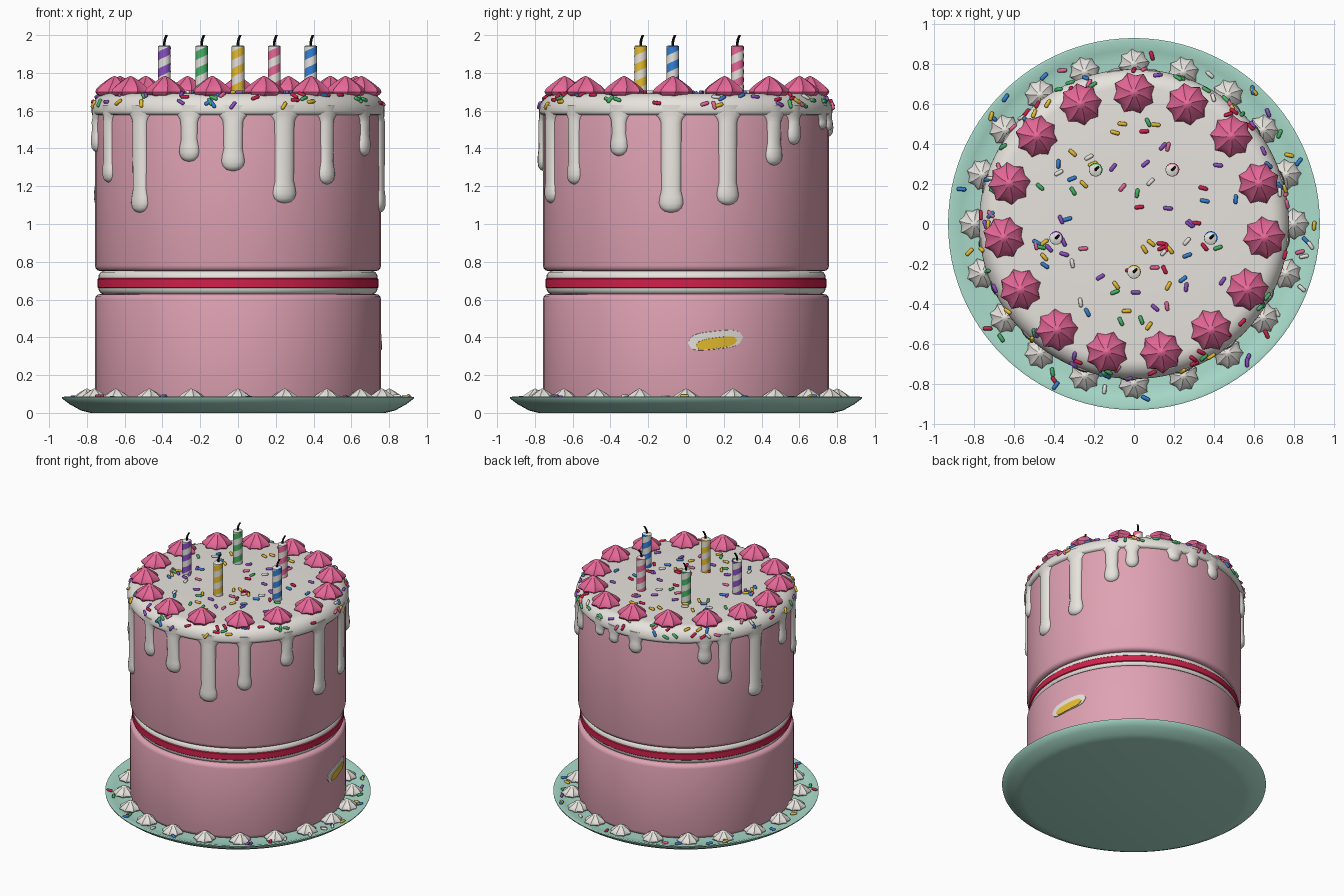
import bpy, bmesh, math, random
from math import sin, cos, pi, radians
from mathutils import Matrix, Vector

if "Cube" in bpy.data.objects:
    bpy.data.objects.remove(bpy.data.objects["Cube"])

random.seed(7)
COL = {"cake_pink": (.74, .36, .45), "icing_white": (.86, .83, .78), "jam_red": (.62, .015, .07),
       "plate_mint": (.40, .72, .60), "hot_pink": (.82, .14, .32), "yellow": (.82, .52, .03),
       "green": (.06, .45, .13), "blue": (.035, .22, .68), "purple": (.26, .08, .55),
       "wick_black": (.01, .01, .01)}
MAT = {}
for n, c in COL.items():
    MAT[n] = bpy.data.materials.new(n)
    MAT[n].diffuse_color = (*c, 1)


def finish(bm, name, mats, angle=40):
    bmesh.ops.recalc_face_normals(bm, faces=bm.faces[:])
    me = bpy.data.meshes.new(name)
    bm.to_mesh(me)
    bm.free()
    for m in mats:
        me.materials.append(MAT[m])
    for p in me.polygons:
        p.use_smooth = True
    me.set_sharp_from_angle(angle=radians(angle))
    ob = bpy.data.objects.new(name, me)
    bpy.context.collection.objects.link(ob)
    return ob


def loft(bm, rings, mat=lambda ring, col: 0):
    """Skin closed rings of points and cap both ends."""
    vs = [[bm.verts.new(p) for p in r] for r in rings]
    n = len(vs[0])
    for i in range(len(vs) - 1):
        for j in range(n):
            k = (j + 1) % n
            f = bm.faces.new((vs[i][j], vs[i][k], vs[i + 1][k], vs[i + 1][j]))
            f.material_index = mat(i, j)
    bm.faces.new(vs[0][::-1])
    bm.faces.new(vs[-1])


def circle(r, z, n=96, x=0, y=0):
    return [(x + r * cos(2 * pi * j / n), y + r * sin(2 * pi * j / n), z) for j in range(n)]


def lathe(name, prof, mats, mat=lambda i, j: 0, angle=40):
    bm = bmesh.new()
    loft(bm, [circle(r, z) for r, z in prof], mat)
    return finish(bm, name, mats, angle)


def around(a, r, z):
    """Point at angle a (degrees, 0 = front, 90 = right side)."""
    a = radians(a)
    return Vector((r * sin(a), -r * cos(a), z))


# plate
lathe("plate", [(.78, 0), (.83, .012), (.89, .045), (.93, .075), (.932, .083), (.92, .086),
                (.87, .068), (.82, .06), (.5, .06)], ["plate_mint"])


# sponge tiers with rounded edges
def tier(name, z0, z1, b=.03):
    R = .757
    lathe(name, [(R - b, z0), (R - b * .5, z0 + b * .13), (R - b * .13, z0 + b * .5), (R, z0 + b),
                 (R, z1 - b), (R - b * .13, z1 - b * .5), (R - b * .5, z1 - b * .13), (R - b, z1)],
          ["cake_pink"])


tier("lower_cake_tier", .055, .63)
tier("upper_cake_tier", .75, 1.65)

# cream and jam filling
lathe("filling", [(.70, .622), (.727, .634), (.737, .648), (.738, .66), (.744, .665), (.744, .708),
                  (.738, .713), (.738, .73), (.727, .745), (.70, .757)],
      ["icing_white", "jam_red"], lambda i, j: int(3 <= i <= 5))

# icing cap with rounded shoulder
SR, SZ, SA, SB = .685, 1.60, .092, .092
cap = [(.75, 1.575), (.768, 1.58), (.776, 1.59)]
cap += [(SR + SA * cos(radians(t)), SZ + SB * sin(radians(t))) for t in range(0, 91, 10)]
lathe("icing_cap", cap + [(.3, 1.692)], ["icing_white"], angle=60)

# icing drips: angle, lowest height, half width
DRIPS = [(-65, 1.22, .045), (-43.5, 1.06, .052), (-20, 1.33, .05), (-2, 1.28, .055), (19, 1.11, .058),
         (38.5, 1.21, .045), (62, 1.36, .045), (84, 1.06, .058), (107, 1.10, .054), (128, 1.31, .048),
         (139, 1.42, .042), (162, 1.50, .045), (173, 1.49, .042), (187, 1.46, .045), (225, 1.41, .045),
         (236, 1.24, .048), (255, 1.09, .056), (278, 1.38, .045)]
bm = bmesh.new()
for a, low, w in DRIPS:
    rows = [(low, .15), (low + .008, .65), (low + .025, 1.0), (low + .05, 1.15), (low + .08, 1.08),
            (low + .12, .92)]
    rows = [(z, s) for z, s in rows if z < 1.53]
    rows += [(1.54, .98), (1.56, 1.15), (1.58, 1.5), (1.60, 1.9), (1.63, 1.5)]
    rings = []
    for z, s in rows:
        depth = .031 * min(s, 1.1) if z < 1.55 else .026
        rc = .752
        rings.append([around(a + math.degrees(w * s * cos(2 * pi * k / 16) / .757),
                             rc + depth * sin(2 * pi * k / 16), z) for k in range(16)])
    loft(bm, rings)
finish(bm, "icing_drips", ["icing_white"], 70)


# piped rosettes: eight-ridged stars
def rosettes(name, count, ring_r, z, r, h, mat, start):
    bm = bmesh.new()
    prof = [(0, .72), (.1, .92), (.22, 1.0), (.36, .95), (.55, .74), (.74, .48), (.9, .24), (1, .04)]
    for i in range(count):
        c = around(start + 360 * i / count, ring_r, z)
        turn = random.uniform(0, pi / 4)
        rings = []
        for t, s in prof:
            ring = []
            for k in range(16):
                q = r * s * (1.02 if k % 2 == 0 else .84)
                g = 2 * pi * k / 16 + turn + .25 * t
                ring.append((c.x + q * cos(g), c.y + q * sin(g), z + h * t))
            rings.append(ring)
        loft(bm, rings)
    finish(bm, name, [mat], 35)


rosettes("top_rosettes", 15, .657, 1.675, .105, .108, "hot_pink", 180)
rosettes("base_rosettes", 20, .80, .055, .077, .073, "icing_white", 0)

# striped candles with wicks
CANDLES = [(-.39, -.07, "purple"), (-.192, .272, "green"), (0, -.24, "yellow"),
           (.192, .272, "hot_pink"), (.385, -.07, "blue")]
for x, y, c in CANDLES:
    bm = bmesh.new()
    rings = []
    for i in range(41):
        z = 1.68 + .26 * i / 40
        tw = 2 * pi * (z - 1.68) / .09
        rings.append([(x + .034 * cos(tw + 2 * pi * k / 16), y + .034 * sin(tw + 2 * pi * k / 16), z)
                      for k in range(16)])
    rings.append([(x + (p[0] - x) * .8, y + (p[1] - y) * .8, 1.945) for p in rings[-1]])
    loft(bm, rings, lambda i, j: int(j < 8))
    finish(bm, c + "_candle", ["icing_white", c])
    bm = bmesh.new()
    loft(bm, [circle(.007, z, 8, x + dx, y + dx) for z, dx in
              [(1.935, 0), (1.96, 0), (1.98, .004), (2.0, .012)]])
    finish(bm, c + "_wick", ["wick_black"])

# sprinkles on the top, shoulder and plate
SPR = ["jam_red", "yellow", "green", "blue", "purple", "hot_pink", "icing_white"]
bm = bmesh.new()


def sprinkle(pos, normal):
    t = normal.orthogonal().normalized()
    t = Matrix.Rotation(random.uniform(0, 2 * pi), 3, normal) @ t
    rot = t.to_track_quat('Z', 'Y').to_matrix().to_4x4()
    vs = bmesh.ops.create_uvsphere(bm, u_segments=8, v_segments=5, radius=.0105)["verts"]
    for v in vs:
        v.co.z += .014 if v.co.z > 0 else -.014
    m = random.randrange(len(SPR))
    for f in {f for v in vs for f in v.link_faces}:
        f.material_index = m
    bmesh.ops.transform(bm, matrix=Matrix.Translation(pos) @ rot, verts=vs)


for i in range(75):
    sprinkle(around(random.uniform(0, 360), .53 * math.sqrt(random.random()), 1.698), Vector((0, 0, 1)))
for i in range(80):
    a, t = random.uniform(0, 360), radians(random.uniform(15, 70))
    n = around(a, cos(t), sin(t))
    sprinkle(around(a, SR + (SA + .004) * cos(t), SZ + (SB + .004) * sin(t)), n)
for i in range(36):
    r = random.uniform(.83, .905)
    sprinkle(around(random.uniform(0, 360), r, .07 + max(0, r - .85) * .36), Vector((0, 0, 1)))
finish(bm, "sprinkles", SPR, 60)


# small inlaid patch on the right side of the lower tier
def patch(name, y, z, half, h, r, mat):
    bm = bmesh.new()
    for s in range(-8, 8):
        q = []
        for u in (s / 8, (s + 1) / 8):
            hh = h * max(0, 1 - abs(u) ** 4) ** .5 + .002
            a = 90 + math.degrees(math.asin((y + u * half) / .757))
            q.append([around(a, rr, z + .015 * u + v) for v, rr in
                      ((-hh, .74), (-hh * .9, r), (hh * .9, r), (hh, .74))])
        for k in range(3):
            bm.faces.new([bm.verts.new(p) for p in (q[0][k], q[1][k], q[1][k + 1], q[0][k + 1])])
    bmesh.ops.remove_doubles(bm, verts=bm.verts[:], dist=.0002)
    finish(bm, name, [mat], 60)


patch("side_patch", .155, .385, .145, .05, .761, "icing_white")
patch("side_patch_centre", .16, .37, .108, .029, .765, "yellow")

for m in bpy.data.materials:
    if m.users and not m.is_grease_pencil:
        m.use_nodes = True
        m.node_tree.nodes["Principled BSDF"].inputs["Base Color"].default_value = m.diffuse_color
